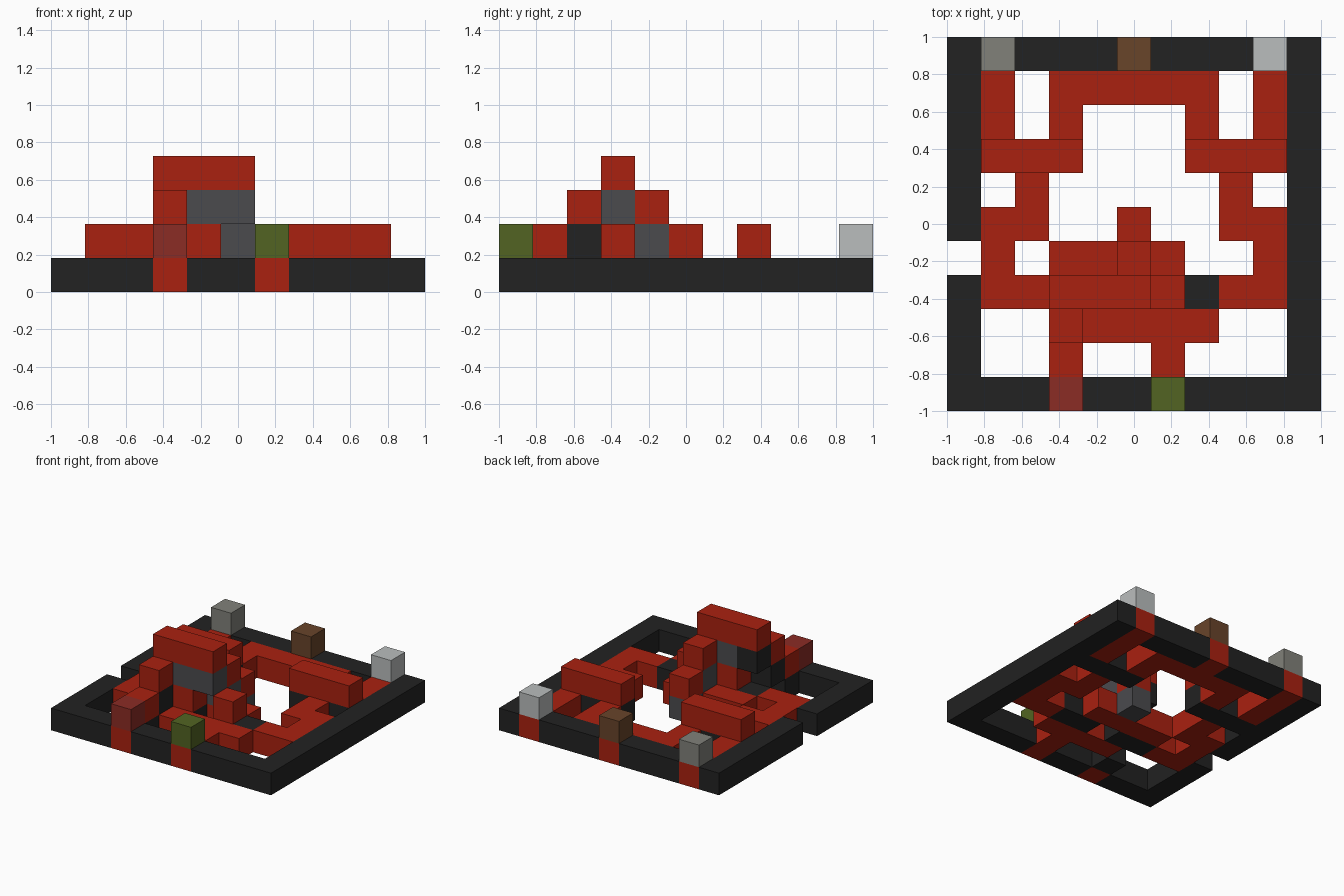
import bpy
import bmesh
from mathutils import Vector

cube = bpy.data.objects.get("Cube")
if cube:
    bpy.data.objects.remove(cube, do_unlink=True)

COUNT = 11
CELL = 2 / COUNT


def material(name, *rgb):
    mat = bpy.data.materials.new(name)
    mat.use_nodes = True
    mat.diffuse_color = (*rgb, 1)
    mat.node_tree.nodes["Principled BSDF"].inputs["Base Color"].default_value = (*rgb, 1)
    return mat


red = material("red", .40, .015, .005)
black = material("black", .016, .016, .016)
grey = material("dark grey", .07, .07, .076)
dull_red = material("dull red", .26, .025, .018)
green = material("olive green", .085, .127, .016)
pale = material("pale grey", .49, .51, .51)
mid_grey = material("mid grey", .22, .22, .195)
brown = material("brown", .14, .058, .023)


def blocks(name, mat, *runs):
    """One object from grid runs: (column, row, level, columns wide, rows deep)."""
    bm = bmesh.new()
    for i, j, k, wide, deep in runs:
        size = Vector((wide, deep, 1)) * CELL
        corner = Vector((i, j, k)) * CELL - Vector((1, 1, 0))
        verts = bmesh.ops.create_cube(bm, size=1)["verts"]
        for v in verts:
            v.co = corner + Vector((c * s + s / 2 for c, s in zip(v.co, size)))
    mesh = bpy.data.meshes.new(name)
    bm.to_mesh(mesh)
    bm.free()
    mesh.materials.append(mat)
    obj = bpy.data.objects.new(name, mesh)
    bpy.context.collection.objects.link(obj)


def both(i, j, k, wide, deep):
    """A run and its mirror image across the middle column."""
    return (i, j, k, wide, deep), (COUNT - i - wide, j, k, wide, deep)


# Outer frame, with one gap in the right side
blocks("frame_left", black, (10, 0, 0, 1, 11))
blocks("frame_right", black, (0, 0, 0, 1, 4), (0, 5, 0, 1, 6))
blocks("frame_front", black, (1, 0, 0, 2, 1), (4, 0, 0, 2, 1), (7, 0, 0, 3, 1))
blocks("frame_back", black, *both(2, 10, 0, 3, 1))

# Coloured terminals on the frame
for name, mat, i, j in (("front_right_terminal", dull_red, 3, 0),
                        ("front_left_terminal", green, 6, 0),
                        ("back_right_terminal", mid_grey, 1, 10),
                        ("back_middle_terminal", brown, 5, 10),
                        ("back_left_terminal", pale, 9, 10)):
    blocks(name, mat, (i, j, 1, 1, 1))
    blocks(name + "_base", red, (i, j, 0, 1, 1))

# Ground-level tracks at the back and sides
blocks("back_track", red, (3, 9, 0, 5, 1), *both(3, 8, 0, 1, 1))
blocks("back_side_tracks", red, *both(1, 8, 0, 1, 2))
blocks("side_tracks", red, *both(2, 6, 0, 1, 1), *both(1, 5, 0, 2, 1),
       *both(1, 4, 0, 1, 1), *both(1, 3, 0, 2, 1))

# Raised bars on black supports
blocks("bar_supports", black, *both(1, 7, 0, 3, 1))
blocks("raised_bars", red, *both(1, 7, 1, 3, 1))

# Ground-level tracks at the front
blocks("front_track", red, (6, 1, 0, 1, 1), (4, 2, 0, 4, 1))
blocks("middle_track", red, (3, 4, 0, 4, 1))
blocks("middle_supports", black, *both(3, 3, 0, 2, 1))
blocks("middle_posts", red, *both(4, 3, 1, 1, 1))

# Stepped bridge: grey steps behind, black steps in front, red on top
blocks("back_steps", grey, (5, 5, 0, 1, 1), (5, 4, 1, 1, 1), (4, 3, 2, 2, 1))
blocks("front_steps", black, (3, 1, 0, 1, 1), (3, 2, 1, 1, 1), (3, 3, 2, 1, 1))
blocks("bridge_track", red, (5, 5, 1, 1, 1), (5, 4, 2, 1, 1), (3, 3, 3, 3, 1),
       (3, 2, 2, 1, 1), (3, 1, 1, 1, 1))
